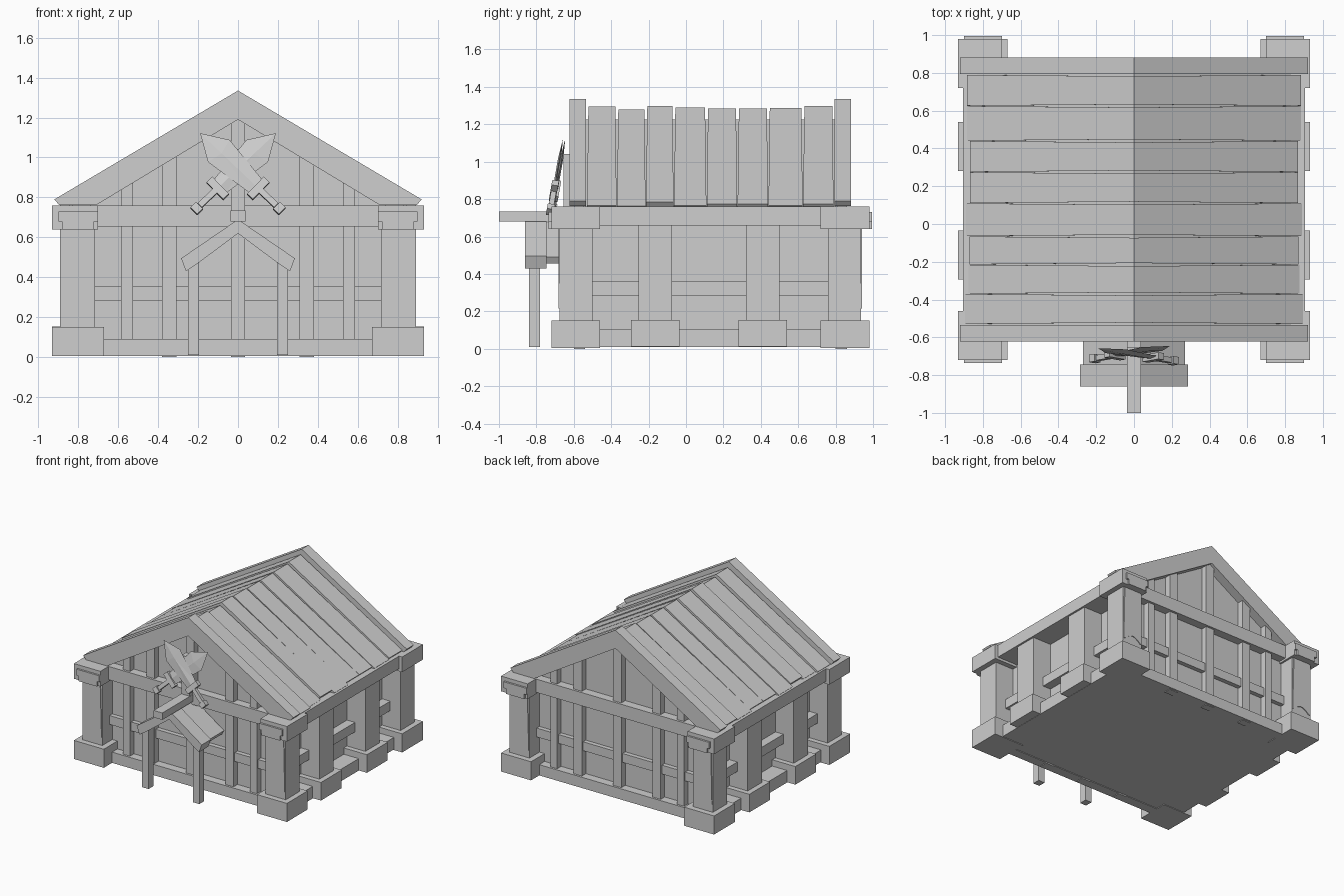
import bpy, bmesh, math
from mathutils import Vector, Matrix

if "Cube" in bpy.data.objects:
    bpy.data.objects.remove(bpy.data.objects["Cube"])

CY = 0.13          # middle of the building along y
grey = bpy.data.materials.new("plain_grey")
grey.diffuse_color = (0.62, 0.62, 0.62, 1)
grey.use_nodes = True
grey.node_tree.nodes["Principled BSDF"].inputs["Base Color"].default_value = grey.diffuse_color


def finish(name, bm):
    bmesh.ops.recalc_face_normals(bm, faces=bm.faces)
    me = bpy.data.meshes.new(name)
    bm.to_mesh(me)
    bm.free()
    me.materials.append(grey)
    ob = bpy.data.objects.new(name, me)
    bpy.context.collection.objects.link(ob)
    return ob


def box(name, x, y, z):
    bm = bmesh.new()
    bmesh.ops.create_cube(bm, size=1)
    for v in bm.verts:
        v.co = Vector([(r[0] + r[1]) / 2 + c * (r[1] - r[0]) for r, c in zip((x, y, z), v.co)])
    return finish(name, bm)


def prism(name, pts, y0, y1):
    """Extrude an (x, z) outline from y0 to y1."""
    bm = bmesh.new()
    f = bm.faces.new([bm.verts.new((x, y0, z)) for x, z in pts])
    r = bmesh.ops.extrude_face_region(bm, geom=[f])
    for g in r["geom"]:
        if isinstance(g, bmesh.types.BMVert):
            g.co.y = y1
    return finish(name, bm)


def span(a, b, s):
    """Mirror an interval when s is -1."""
    return (a, b) if s > 0 else (-b, -a)


def yspan(a, b, e):
    """Interval for the front (e=-1) or, mirrored about the middle, the back."""
    return (a, b) if e < 0 else (2 * CY - b, 2 * CY - a)


def chevron(half, top, low, inner_half, inner_top, inner_low, cut):
    right = [(half, low), cut, (inner_half, inner_low)]
    return ([(0, top)] + right + [(0, inner_top)]
            + [(-x, z) for x, z in reversed(right)])


# Floor slab
box("floor", (-0.86, 0.86), (-0.61, 0.87), (0.01, 0.05))

# Front and back gable walls with their timber framing
for e, side in ((-1, "front"), (1, "back")):
    prism(side + "_wall", [(-0.74, 0.03), (0.74, 0.03), (0.74, 0.78), (0, 1.22), (-0.74, 0.78)],
          *yspan(-0.55, -0.53, e))
    box(side + "_sill", (-0.70, 0.70), yspan(-0.617, -0.54, e), (0.005, 0.09))
    box(side + "_rail", (-0.72, 0.72), yspan(-0.585, -0.54, e), (0.285, 0.355))
    box(side + "_beam", (-0.72, 0.72), yspan(-0.618, -0.54, e), (0.655, 0.76))
    for x, w in ((-0.555, 0.03), (-0.345, 0.036), (0, 0.036), (0.345, 0.036), (0.555, 0.03)):
        box(side + "_stud", (x - w, x + w), yspan(-0.60, -0.54, e),
            (0.0 if w > 0.03 else 0.02, 1.21 - abs(x) * 0.6))
    prism(side + "_bargeboard",
          chevron(0.92, 1.335, 0.79, 0.71, 1.19, 0.762, (0.895, 0.762)),
          *yspan(-0.622, -0.535, e))

# Corner posts with base, cap, hanging plate and bracket
for s in (-1, 1):
    for e in (-1, 1):
        box("corner_base", span(0.67, 0.932, s), yspan(-0.72, -0.46, e), (0.005, 0.152))
        box("corner_post", span(0.715, 0.89, s), yspan(-0.675, -0.50, e), (0.15, 0.65))
        box("corner_cap", span(0.70, 0.932, s), yspan(-0.72, -0.46, e), (0.64, 0.76))
        arch = [(0.87 - 0.14 * i / 8, 0.215 + 0.04 * math.sin(math.pi * i / 8)) for i in range(9)]
        plate = [(0.73, 0.66), (0.875, 0.66), (0.885, 0.215)] + arch + [(0.718, 0.215)]
        prism("hanging_plate", [(s * x, z) for x, z in plate], *yspan(-0.681, -0.67, e))
        tee = [(0.70, 0.73), (0.90, 0.73), (0.90, 0.68), (0.88, 0.68),
               (0.88, 0.64), (0.72, 0.64), (0.72, 0.68), (0.70, 0.68)]
        prism("plate_bracket", [(s * x, z) for x, z in tee], *yspan(-0.735, -0.68, e))

# Long side walls: recessed panel, rails, top beam and middle posts
for s in (-1, 1):
    box("side_wall", span(0.70, 0.73, s), (-0.55, 0.81), (0.03, 0.78))
    box("side_sill", span(0.70, 0.86, s), (-0.50, 0.76), (0.03, 0.105))
    box("side_rail", span(0.70, 0.80, s), (-0.55, 0.81), (0.285, 0.36))
    box("side_beam", span(0.70, 0.905, s), (-0.50, 0.76), (0.66, 0.76))
    for y in (-0.165, 0.41):
        box("middle_base", span(0.67, 0.932, s), (y - 0.13, y + 0.13), (0.012, 0.155))
        box("middle_post", span(0.715, 0.89, s), (y - 0.09, y + 0.09), (0.15, 0.67))

# Under-roof and uneven planks, each folded over the ridge and narrower there
prism("under_roof", chevron(0.84, 1.225, 0.755, 0.74, 1.19, 0.74, (0.84, 0.74)), -0.54, 0.80)
edges = (-0.53, -0.37, -0.215, -0.065, 0.11, 0.275, 0.44, 0.625, 0.79)
tops = (1.295, 1.28, 1.297, 1.29, 1.285, 1.285, 1.287, 1.297)
halves = (0.895, 0.875, 0.87, 0.89, 0.868, 0.868, 0.885, 0.885)
for y0, y1, top, half in zip(edges, edges[1:], tops, halves):
    low = top - 0.59 * half
    ob = prism("roof_plank", chevron(half, top, low, half - 0.03, top - 0.06, low - 0.02,
                                     (half - 0.02, low - 0.025)), y0 + 0.001, y1 - 0.001)
    for v in ob.data.vertices:
        if abs(v.co.x) < 0.01:
            v.co.y += 0.007 * (1 if v.co.y < (y0 + y1) / 2 else -1)

# Porch: front boards, canopy behind, posts and sign pole
prism("porch_front_board", chevron(0.285, 0.69, 0.495, 0.19, 0.62, 0.478, (0.26, 0.43)),
      -0.86, -0.745)
prism("porch_canopy", chevron(0.27, 0.675, 0.49, 0.19, 0.62, 0.48, (0.25, 0.455)),
      -0.75, -0.56)
for s in (-1, 1):
    box("porch_post", span(0.195, 0.25, s), (-0.84, -0.78), (0.01, 0.50))
box("sign_pole", (-0.038, 0.038), (-1.0, -0.56), (0.68, 0.735))
box("sword_mount", (-0.036, 0.036), (-0.655, -0.56), (0.70, 1.04))


# Crossed swords: built upright along z, then leaned and turned into place
def ridged_blade(name):
    bm = bmesh.new()
    rim = [(-0.045, 0.0), (0.045, 0.0), (0.078, 0.27), (0.0, 0.40), (-0.078, 0.27)]
    vs = [bm.verts.new((x, 0, z)) for x, z in rim]
    for y in (-0.008, 0.008):
        hub = bm.verts.new((0, y, 0.25))
        root = bm.verts.new((0, y, 0.0))
        for a, b in ((1, 2), (2, 3), (3, 4), (4, 0)):
            bm.faces.new((vs[a], vs[b], hub))
        bm.faces.new((vs[0], root, hub))
        bm.faces.new((root, vs[1], hub))
        bm.faces.new((vs[0], vs[1], root))
    return finish(name, bm)


for s in (-1, 1):
    parts = [ridged_blade("sword_blade"),
             box("sword_guard", (-0.06, 0.06), (-0.018, 0.018), (-0.025, 0.015)),
             box("sword_handle", (-0.015, 0.015), (-0.014, 0.014), (-0.13, -0.02)),
             box("sword_pommel", (-0.024, 0.024), (-0.02, 0.02), (-0.172, -0.132))]
    place = (Matrix.Translation((s * 0.098, -0.70 - 0.006 * s, 0.848))
             @ Matrix.Rotation(math.radians(-10), 4, "X")
             @ Matrix.Rotation(math.radians(-46 * s), 4, "Y"))
    for ob in parts:
        ob.data.transform(place)
